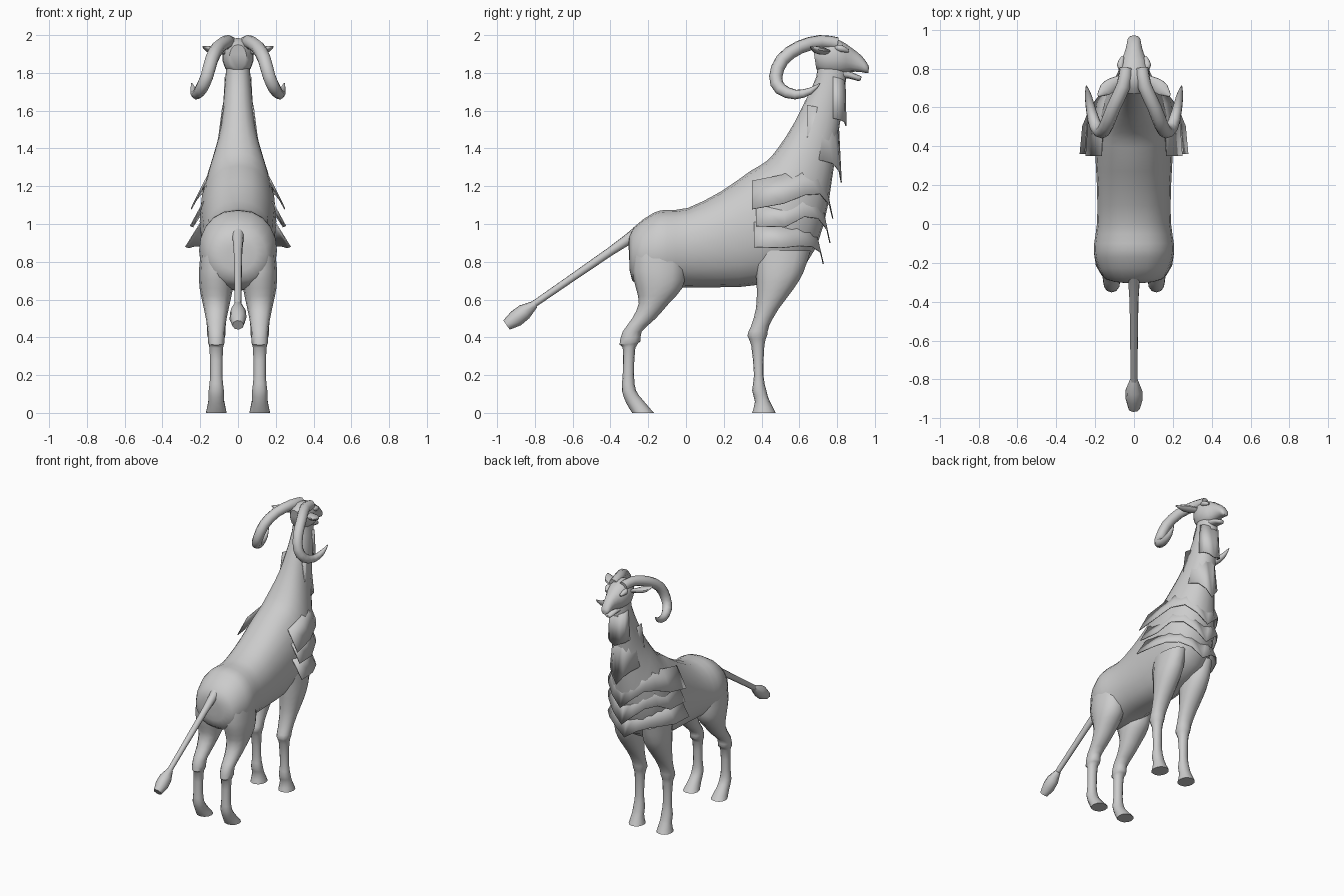
import bpy, bmesh, math
from mathutils import Vector

if "Cube" in bpy.data.objects:
    bpy.data.objects.remove(bpy.data.objects["Cube"], do_unlink=True)

grey = bpy.data.materials.new("plain grey")
grey.use_nodes = True
grey.diffuse_color = (0.6, 0.6, 0.6, 1)
grey.node_tree.nodes["Principled BSDF"].inputs["Base Color"].default_value = grey.diffuse_color


def finish(name, bm, mirror=False, angle=50):
    """Turn a bmesh into a shaded, optionally mirrored object."""
    bmesh.ops.recalc_face_normals(bm, faces=bm.faces)
    mesh = bpy.data.meshes.new(name)
    bm.to_mesh(mesh)
    bm.free()
    mesh.materials.append(grey)
    obj = bpy.data.objects.new(name, mesh)
    bpy.context.collection.objects.link(obj)
    bpy.ops.object.select_all(action='DESELECT')
    obj.select_set(True)
    bpy.context.view_layer.objects.active = obj
    bpy.ops.object.shade_smooth_by_angle(angle=math.radians(angle))
    if mirror:
        obj.modifiers.new("mirror", 'MIRROR').use_mirror_merge = False
    return obj


def refine(rows, steps):
    """Pass a smooth spline through rows of numbers."""
    out = []
    for i in range(len(rows) - 1):
        a, b, c, d = rows[max(i - 1, 0)], rows[i], rows[i + 1], rows[min(i + 2, len(rows) - 1)]
        for s in range(steps):
            t = s / steps
            out.append([q + t * (r - p) / 2 + t * t * (p - 2.5 * q + 2 * r - s4 / 2)
                        + t ** 3 * (1.5 * (q - r) + (s4 - p) / 2)
                        for p, q, r, s4 in zip(a, b, c, d)])
    return out + [list(rows[-1])]


def skin(bm, loops, closed=True):
    """Bridge point loops with quads; cap the ends if closed."""
    vs = [[bm.verts.new(p) for p in loop] for loop in loops]
    n = len(vs[0])
    for a, b in zip(vs, vs[1:]):
        for i in range(n if closed else n - 1):
            j = (i + 1) % n
            bm.faces.new((a[i], a[j], b[j], b[i]))
    if closed:
        bm.faces.new(vs[0])
        bm.faces.new(vs[-1])


def loft(name, rings, sides=16, steps=2, x=0.0, mirror=False):
    """Each ring: y, z of one rim point, y, z of the opposite one, half width, x shift."""
    loops = []
    for r in refine(rings, steps):
        top, low = Vector((0, r[0], r[1])), Vector((0, r[2], r[3]))
        mid, half = (top + low) / 2, (top - low) / 2
        shift = Vector((x + (r[5] if len(r) > 5 else 0), 0, 0))
        loop = []
        for k in range(sides):
            a = math.tau * k / sides
            loop.append(mid + shift + half * math.cos(a)
                        + Vector((r[4] * math.copysign(abs(math.sin(a)) ** 0.85, math.sin(a)), 0, 0)))
        loops.append(loop)
    bm = bmesh.new()
    skin(bm, loops)
    return finish(name, bm, mirror)


def tube(name, path, sides=10, steps=2, flat=1.0, mirror=False):
    """Each path row: x, y, z, radius."""
    rows = refine(path, steps)
    pts = [Vector(r[:3]) for r in rows]
    loops = []
    for i, p in enumerate(pts):
        d = (pts[min(i + 1, len(pts) - 1)] - pts[max(i - 1, 0)]).normalized()
        u = d.cross(Vector((1, 0, 0.2))).normalized()
        v = d.cross(u)
        loops.append([p + rows[i][3] * (u * math.cos(math.tau * k / sides) * flat
                                        + v * math.sin(math.tau * k / sides)) for k in range(sides)])
    bm = bmesh.new()
    skin(bm, loops)
    return finish(name, bm, mirror)


# Trunk and neck
loft("body", [
    (-.305, .90, -.30, .80, .05), (-.28, .98, -.285, .70, .15), (-.17, 1.06, -.19, .65, .20),
    (-.1, 1.075, -.1, .65, .205), (.01, 1.085, 0, .665, .19), (.19, 1.175, .17, .665, .19),
    (.34, 1.28, .4, .68, .20), (.43, 1.335, .63, .78, .20), (.50, 1.42, .73, 1.0, .165),
    (.57, 1.53, .775, 1.25, .115), (.63, 1.65, .81, 1.5, .085),
    (.69, 1.78, .84, 1.7, .07), (.70, 1.9, .85, 1.8, .06)], sides=20)

# Head with separate jaw
loft("head", [
    (.67, 1.95, .69, 1.82, .045), (.73, 1.985, .74, 1.79, .08), (.81, 1.975, .82, 1.79, .08),
    (.88, 1.93, .87, 1.805, .052), (.93, 1.89, .92, 1.805, .038), (.96, 1.85, .95, 1.8, .032),
    (.969, 1.83, .965, 1.8, .018)], sides=14)
loft("jaw", [(.77, 1.84, .77, 1.77, .05), (.86, 1.81, .86, 1.77, .038),
             (.92, 1.785, .91, 1.757, .025), (.93, 1.78, .925, 1.762, .014)], sides=10)
tube("brow", [(.06, .79, 1.935, .01), (.07, .82, 1.93, .019), (.058, .86, 1.915, .008)], mirror=True)
tube("ear", [(.06, .75, 1.91, .02), (.11, .72, 1.915, .035),
             (.15, .69, 1.925, .034), (.185, .66, 1.94, .006)], flat=.5, mirror=True)

# Curled horns
tube("horn", [
    (.04, .80, 1.955, .034), (.055, .71, 1.965, .036), (.105, .60, 1.935, .036),
    (.14, .51, 1.87, .036), (.165, .475, 1.78, .035), (.195, .50, 1.715, .033),
    (.22, .58, 1.685, .026), (.235, .66, 1.705, .018), (.245, .71, 1.745, .003)],
    sides=10, mirror=True)

# Legs, each ring given from front rim to back rim
loft("front_leg", [
    (.66, .86, .36, .86, .07), (.62, .74, .37, .74, .082), (.565, .65, .375, .65, .075),
    (.49, .55, .37, .55, .06), (.44, .46, .345, .46, .05), (.43, .41, .325, .41, .048),
    (.415, .36, .345, .36, .036), (.41, .2, .36, .2, .032), (.425, .12, .35, .12, .04),
    (.44, .07, .365, .06, .042), (.475, 0, .35, 0, .055)], sides=12, x=.115, mirror=True)
loft("hind_leg", [
    (0, .87, -.28, .87, .08), (.0, .75, -.285, .75, .092), (-.02, .66, -.265, .66, .088),
    (-.09, .58, -.25, .58, .072), (-.16, .50, -.285, .50, .055), (-.235, .43, -.335, .43, .045),
    (-.24, .38, -.352, .36, .044), (-.268, .345, -.335, .345, .036), (-.275, .2, -.335, .2, .032),
    (-.265, .12, -.34, .12, .04), (-.23, .07, -.315, .05, .042), (-.17, 0, -.285, 0, .055)],
    sides=12, x=.115, mirror=True)

# Tail with tuft
tube("tail", [(0, -.26, .95, .035), (0, -.4, .855, .023), (0, -.82, .565, .018)])
tube("tail_tuft", [(0, -.80, .575, .02), (0, -.855, .535, .043), (0, -.90, .50, .045),
                   (0, -.95, .465, .03)], steps=1, sides=8)


def plate(name, front, back, width, heights, rise, inset):
    """Curved plate around the front, flaring out from an upper to a lower edge."""
    lower, upper = [], []
    for i, z in enumerate(heights):
        a = math.pi / 2 * i / (len(heights) - 1)
        s, c = math.sin(a), math.cos(a)
        lower.append(Vector((width * s, back + (front - back) * c ** .8, z)))
        upper.append(Vector(((width - inset) * s,
                             back + (front - inset * .4 - back) * c ** .8, z + rise)))
    bm = bmesh.new()
    skin(bm, [lower, upper], closed=False)
    for v in bm.verts:
        if abs(v.co.x) < .001:
            v.co.x = 0
    obj = finish(name, bm, True, 40)
    obj.modifiers["mirror"].use_mirror_merge = True
    solid = obj.modifiers.new("thickness", 'SOLIDIFY')
    solid.thickness = .006


# Layered chest plates and throat plates
plate("lower_chest_plate", .73, .36, .28, (.79, .85, .88, .885, .875, .88), .13, .08)
plate("middle_chest_plate", .765, .37, .255, (.90, .97, 1.03, 1.04, .985, .99), .13, .07)
plate("upper_chest_plate", .78, .35, .25, (1.03, 1.10, 1.16, 1.155, 1.11, 1.08), .15, .08)
plate("lower_throat_plate", .825, .64, .118, (1.22, 1.28, 1.32, 1.335, 1.35), .28, .035)
plate("upper_throat_plate", .85, .78, .082, (1.52, 1.54, 1.55, 1.56), .22, .012)
